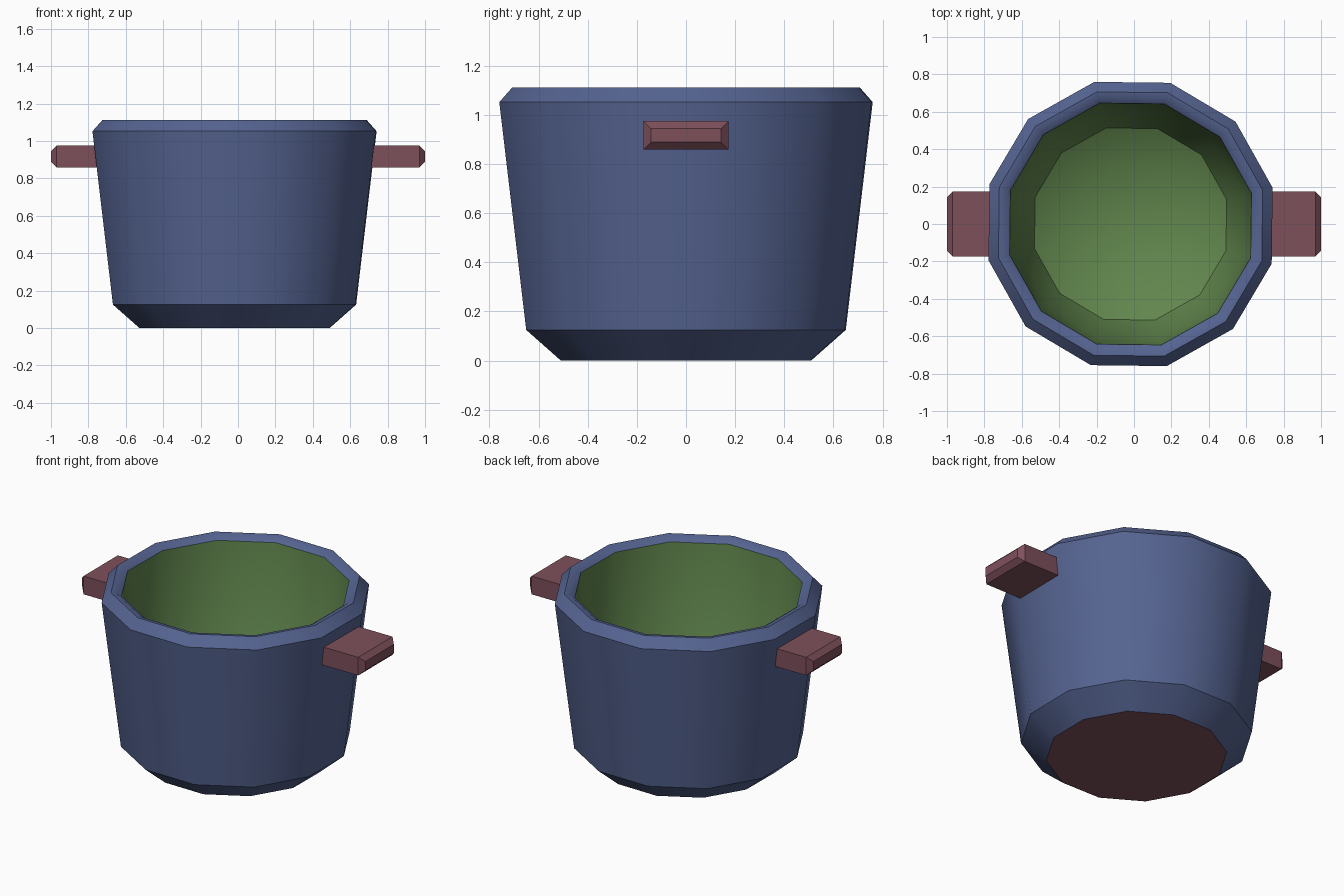
import bpy, bmesh, math
from math import cos, sin, radians

if "Cube" in bpy.data.objects:
    bpy.data.objects.remove(bpy.data.objects["Cube"])

SIDES, TURN, CX = 12, radians(14.3), -0.0185


def material(name, rgb):
    m = bpy.data.materials.new(name)
    m.diffuse_color = (*rgb, 1)
    m.use_nodes = True
    m.node_tree.nodes["Principled BSDF"].inputs["Base Color"].default_value = m.diffuse_color
    return m


blue = material("blue_enamel", (0.09, 0.125, 0.28))
green = material("green_lining", (0.12, 0.24, 0.075))
red = material("red_clay", (0.21, 0.08, 0.105))


def make_object(name, bm, mats):
    me = bpy.data.meshes.new(name)
    bm.to_mesh(me)
    bm.free()
    for m in mats:
        me.materials.append(m)
    ob = bpy.data.objects.new(name, me)
    bpy.context.collection.objects.link(ob)
    return ob


# Pot: one lathed profile (radius, height, material of the band below it)
profile = [
    (0.525, 0.0, 0), (0.671, 0.125, 0), (0.784, 1.052, 0), (0.729, 1.112, 0),
    (0.70, 1.108, 0), (0.667, 1.085, 0),
    (0.625, 0.50, 1), (0.53, 0.26, 1), (0.32, 0.13, 1),
]
bm = bmesh.new()
rings = []
for r, z, _ in profile:
    rings.append([bm.verts.new((CX + r * cos(TURN + i * math.tau / SIDES),
                                r * sin(TURN + i * math.tau / SIDES), z))
                  for i in range(SIDES)])
for k in range(1, len(rings)):
    a, b = rings[k - 1], rings[k]
    for i in range(SIDES):
        j = (i + 1) % SIDES
        bm.faces.new((a[i], a[j], b[j], b[i])).material_index = profile[k][2]
# Inner floor and red underside
bm.faces.new(rings[-1]).material_index = 1
bm.faces.new(rings[0][::-1]).material_index = 2
pot = make_object("pot", bm, [blue, green, red])
bpy.context.view_layer.objects.active = pot
pot.select_set(True)
bpy.ops.object.shade_smooth_by_angle(angle=radians(36))
pot.select_set(False)


# Handles: square bars with a chamfered outer end
def handle(name, side):
    hb = bmesh.new()
    loops = []
    for x, hy, hz in ((0.70, 0.173, 0.058), (0.97, 0.173, 0.058), (1.0, 0.143, 0.028)):
        loops.append([hb.verts.new((side * x, sy * hy, 0.917 + sz * hz))
                      for sy, sz in ((-1, -1), (1, -1), (1, 1), (-1, 1))])
    for a, b in zip(loops, loops[1:]):
        for i in range(4):
            j = (i + 1) % 4
            hb.faces.new((a[i], a[j], b[j], b[i]))
    hb.faces.new(loops[0])
    hb.faces.new(loops[-1])
    bmesh.ops.recalc_face_normals(hb, faces=hb.faces)
    make_object(name, hb, [red])


handle("right_handle", 1)
handle("left_handle", -1)
